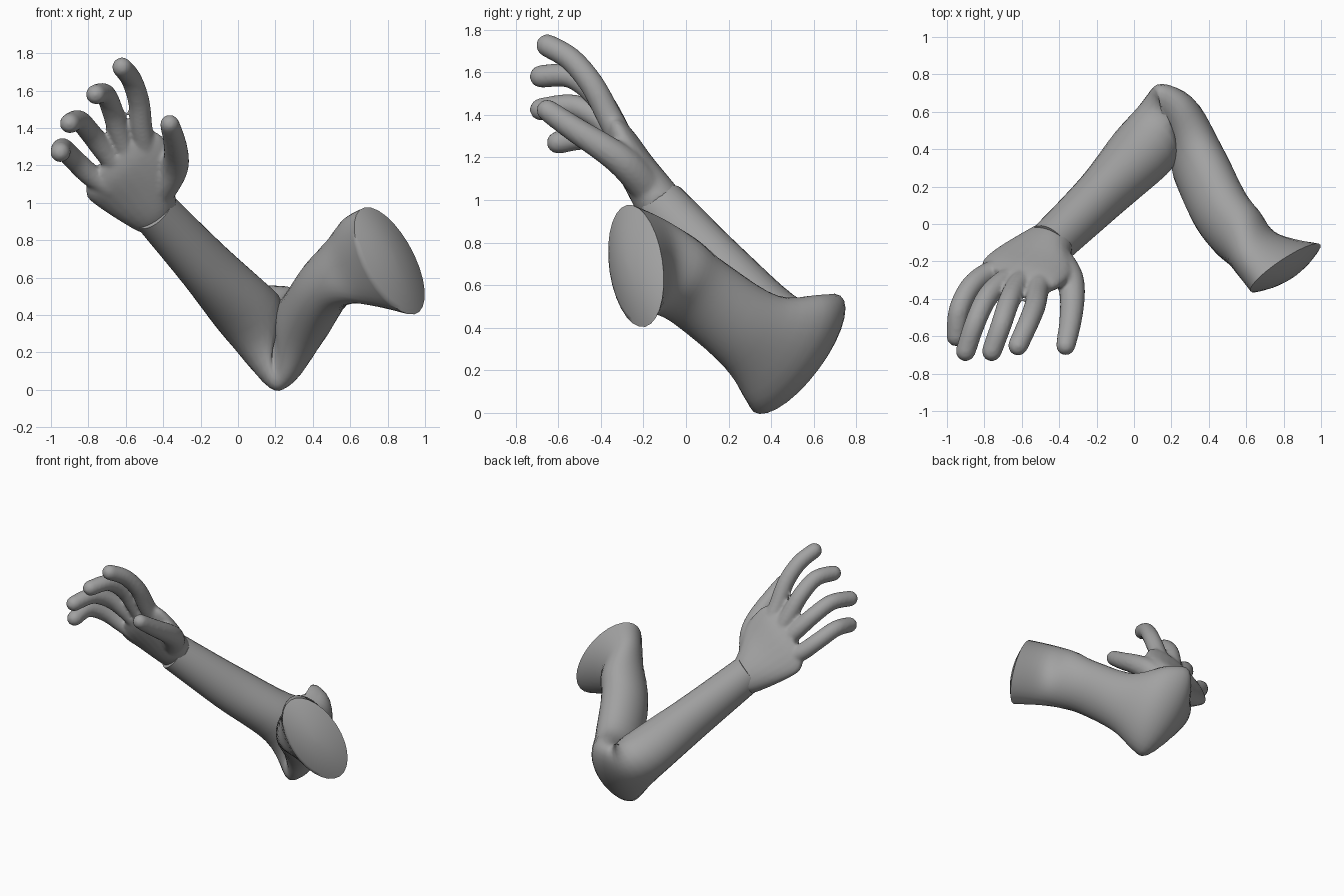
import bpy, bmesh, math
from mathutils import Vector as V

if "Cube" in bpy.data.objects:
    bpy.data.objects.remove(bpy.data.objects["Cube"])

grey = bpy.data.materials.new("soft_grey")
grey.diffuse_color = (0.36, 0.36, 0.36, 1)
grey.use_nodes = True
grey.node_tree.nodes["Principled BSDF"].inputs["Base Color"].default_value = grey.diffuse_color


def spline(keys, steps):
    """Smooth interpolation through a list of equal-length tuples."""
    out = []
    n = len(keys)
    for i in range(n - 1):
        p0, p1, p2, p3 = keys[max(i - 1, 0)], keys[i], keys[i + 1], keys[min(i + 2, n - 1)]
        for s in range(steps):
            t = s / steps
            out.append([0.5 * (2 * b + (c - a) * t + (2 * a - 5 * b + 4 * c - d) * t * t
                               + (3 * b - a - 3 * c + d) * t ** 3)
                        for a, b, c, d in zip(p0, p1, p2, p3)])
    out.append(list(keys[-1]))
    return out


def loft(bm, rings, sides):
    """Skin elliptical rings (centre, half axis, half axis) and close the ends."""
    loops = []
    for c, a, b in rings:
        loops.append([bm.verts.new(c + a * math.cos(k * math.tau / sides)
                                   + b * math.sin(k * math.tau / sides)) for k in range(sides)])
    for l0, l1 in zip(loops, loops[1:]):
        for k in range(sides):
            j = (k + 1) % sides
            bm.faces.new((l0[k], l0[j], l1[j], l1[k]))
    bm.faces.new(loops[0][::-1])
    bm.faces.new(loops[-1])


def limb(bm, keys, steps=5, sides=28, dome=None):
    """Keys: centre, major half axis, and either a minor radius or a half axis."""
    full = []
    for i, (c, a, b) in enumerate(keys):
        if not isinstance(b, tuple):
            t = V(keys[min(i + 1, len(keys) - 1)][0]) - V(keys[max(i - 1, 0)][0])
            b = tuple(t.cross(V(a)).normalized() * b)
        full.append(tuple(c) + tuple(a) + tuple(b))
    rings = [(V(k[:3]), V(k[3:6]), V(k[6:])) for k in spline(full, steps)]
    if dome:  # shallow rounded start cap
        c, a, b = rings[0]
        for f in (0.9, 0.65, 0.35, 0.08):
            rings.insert(0, (c + V(dome) * (1 - f * f), a * f, b * f))
    loft(bm, rings, sides)


def finger(bm, points, r0, r1, sides=14):
    """Tapered round tube with a domed tip."""
    pts = [V(p) for p in spline(points, 6)]
    n = len(pts) - 1
    radii = [r0 + (r1 - r0) * i / n for i in range(n + 1)]
    tip = (pts[-1] - pts[-2]).normalized()
    end = pts[-1].copy()
    for ang in (25, 50, 70, 84):
        w = math.radians(ang)
        pts.append(end + tip * r1 * math.sin(w))
        radii.append(r1 * math.cos(w))
    rings = []
    for i, p in enumerate(pts):
        t = (pts[min(i + 1, len(pts) - 1)] - pts[max(i - 1, 0)]).normalized()
        a = t.cross(V((0.75, -0.2, 0.6))).normalized()
        rings.append((p, a * radii[i], t.cross(a) * radii[i]))
    loft(bm, rings, sides)


def finish(bm, name):
    bmesh.ops.recalc_face_normals(bm, faces=bm.faces)
    me = bpy.data.meshes.new(name)
    bm.to_mesh(me)
    bm.free()
    me.materials.append(grey)
    ob = bpy.data.objects.new(name, me)
    bpy.context.collection.objects.link(ob)
    bpy.ops.object.select_all(action='DESELECT')
    ob.select_set(True)
    bpy.context.view_layer.objects.active = ob
    bpy.ops.object.shade_smooth_by_angle(angle=math.radians(60))
    return ob


# Arm: flared shoulder end, upper arm, wide bent elbow, forearm, wrist
bm = bmesh.new()
limb(bm, [
    ((0.81, -0.235, 0.69), (-0.10, -0.015, 0.285), (0.16, 0.13, -0.035)),
    ((0.66, -0.155, 0.685), (-0.06, 0.03, 0.235), (0.115, 0.1, -0.02)),
    ((0.56, -0.05, 0.64), (0, 0.1, 0.175), 0.155),
    ((0.46, 0.08, 0.55), (0.04, 0.12, 0.14), 0.15),
    ((0.35, 0.31, 0.38), (0.02, 0.13, 0.165), 0.145),
    ((0.265, 0.475, 0.295), (0.0, 0.18, 0.25), (0.07, 0.1, -0.07)),
    ((0.15, 0.52, 0.285), (-0.025, 0.2, 0.265), (-0.02, 0.1, -0.07)),
    ((0.075, 0.42, 0.39), (0.043, 0.12, 0.14), 0.178),
    ((-0.18, 0.15, 0.665), (0.037, 0.1, 0.117), 0.142),
    ((-0.455, -0.115, 0.965), (0.03, 0.078, 0.1), 0.125),
], dome=(0.034, -0.044, 0.008))
finish(bm, "arm")

# Hand: flattened palm with four curled fingers and a thumb
bm = bmesh.new()
limb(bm, [
    ((-0.42, -0.08, 0.93), (0.09, -0.045, 0.08), 0.10),
    ((-0.46, -0.125, 0.985), (0.12, -0.055, 0.105), 0.11),
    ((-0.53, -0.205, 1.10), (0.2, -0.06, 0.13), 0.095),
    ((-0.61, -0.27, 1.20), (0.2, -0.06, 0.16), 0.08),
    ((-0.65, -0.305, 1.265), (0.15, -0.045, 0.125), 0.055),
], 4, 24)
for path in (
    [(-0.49, -0.29, 1.26), (-0.515, -0.36, 1.39), (-0.53, -0.44, 1.54), (-0.57, -0.54, 1.66), (-0.62, -0.65, 1.725)],
    [(-0.58, -0.28, 1.22), (-0.63, -0.34, 1.36), (-0.67, -0.42, 1.49), (-0.71, -0.54, 1.58), (-0.76, -0.68, 1.58)],
    [(-0.63, -0.27, 1.18), (-0.715, -0.32, 1.28), (-0.79, -0.40, 1.375), (-0.85, -0.53, 1.44), (-0.9, -0.68, 1.425)],
    [(-0.68, -0.23, 1.08), (-0.79, -0.27, 1.15), (-0.875, -0.34, 1.23), (-0.935, -0.46, 1.29), (-0.95, -0.6, 1.27)],
):
    finger(bm, path, 0.062, 0.054)
finger(bm, [(-0.42, -0.18, 1.06), (-0.35, -0.28, 1.165), (-0.33, -0.38, 1.24),
            (-0.34, -0.52, 1.33), (-0.365, -0.65, 1.42)], 0.085, 0.052)
hand = finish(bm, "hand")

# Blend fingers into the palm
mod = hand.modifiers.new("blend", 'REMESH')
mod.mode = 'VOXEL'
mod.voxel_size = 0.012
mod.use_smooth_shade = True
mod = hand.modifiers.new("soften", 'SMOOTH')
mod.factor = 0.5
mod.iterations = 4
